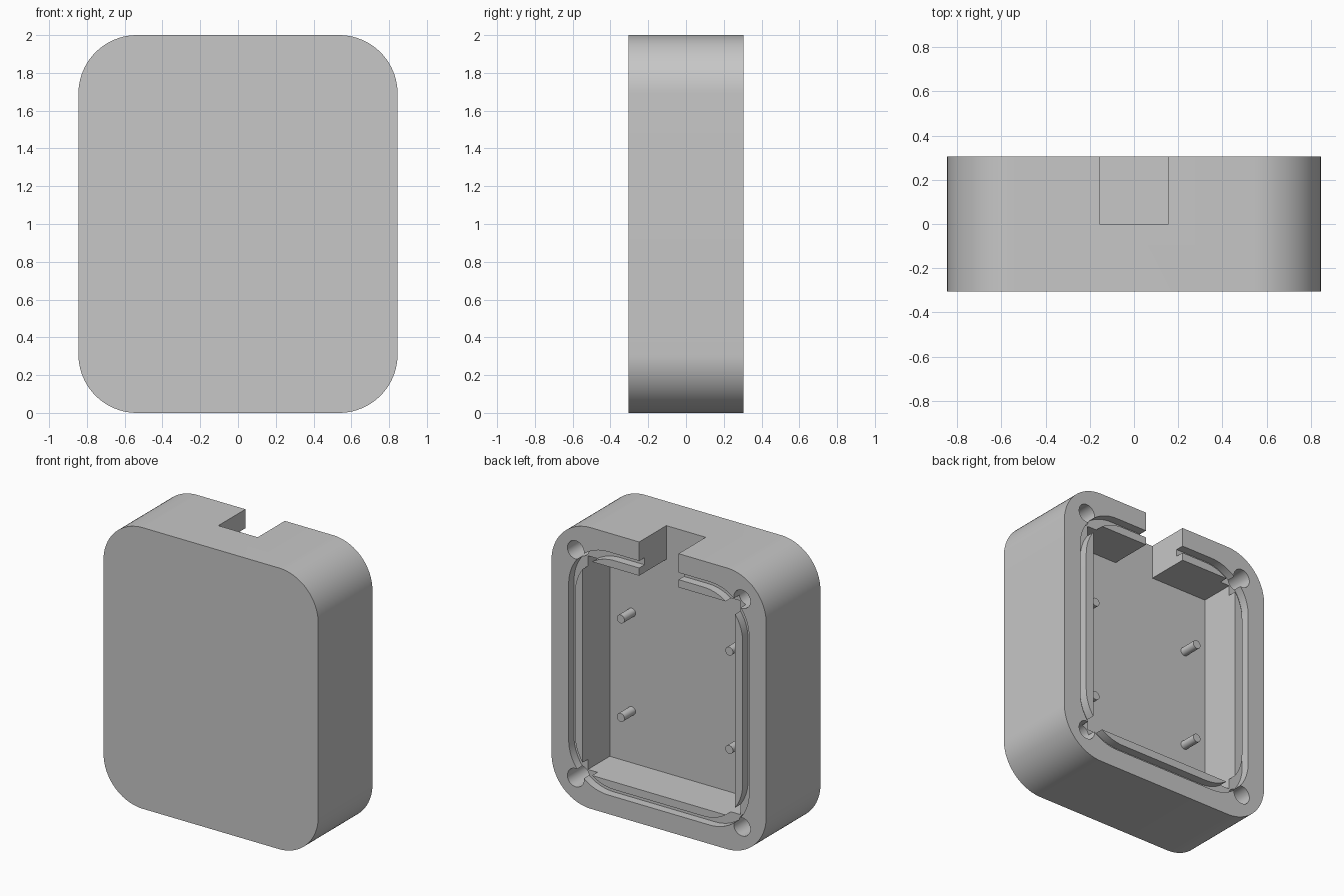
import bpy, bmesh, math
from mathutils import Matrix

cube = bpy.data.objects.get("Cube")
if cube:
    bpy.data.objects.remove(cube, do_unlink=True)

HALF_W, HALF_H, BACK = 0.845, 1.0, 0.305
MID_Z = 1.0

grey = bpy.data.materials.new("plain_grey")
grey.use_nodes = True
colour = (0.57, 0.57, 0.57, 1)
grey.diffuse_color = colour
grey.node_tree.nodes["Principled BSDF"].inputs["Base Color"].default_value = colour


def add_object(name, bm):
    bmesh.ops.recalc_face_normals(bm, faces=bm.faces[:])
    mesh = bpy.data.meshes.new(name)
    bm.to_mesh(mesh)
    bm.free()
    mesh.materials.append(grey)
    obj = bpy.data.objects.new(name, mesh)
    bpy.context.collection.objects.link(obj)
    return obj


def rounded_block(name, half_w, half_h, radius, y0, y1, z=MID_Z, steps=20):
    """Rounded rectangle in x and z, extruded along y."""
    bm = bmesh.new()
    corners = [(1, 1), (-1, 1), (-1, -1), (1, -1)]
    ring = []
    for i, (sx, sz) in enumerate(corners):
        for k in range(steps + 1 if radius else 1):
            a = math.pi / 2 * (i + k / steps)
            ring.append(bm.verts.new((sx * (half_w - radius) + radius * math.cos(a), y0,
                                      z + sz * (half_h - radius) + radius * math.sin(a))))
    face = bm.faces.new(ring)
    new = bmesh.ops.extrude_face_region(bm, geom=[face])["geom"]
    verts = [v for v in new if isinstance(v, bmesh.types.BMVert)]
    bmesh.ops.translate(bm, verts=verts, vec=(0, y1 - y0, 0))
    return add_object(name, bm)


def rod(name, x, z, radius, y0, y1, sides=32):
    """Cylinder along y."""
    bm = bmesh.new()
    place = Matrix.Translation((x, (y0 + y1) / 2, z)) @ Matrix.Rotation(math.pi / 2, 4, "X")
    bmesh.ops.create_cone(bm, cap_ends=True, segments=sides, radius1=radius,
                          radius2=radius, depth=y1 - y0, matrix=place)
    return add_object(name, bm)


def activate(obj):
    bpy.ops.object.select_all(action="DESELECT")
    obj.select_set(True)
    bpy.context.view_layer.objects.active = obj


def cut(target, cutter):
    """Subtract the cutter and remove it."""
    cutter.hide_render = True
    mod = target.modifiers.new("cut", "BOOLEAN")
    mod.operation = "DIFFERENCE"
    mod.solver = "EXACT"
    mod.object = cutter
    activate(target)
    bpy.ops.object.modifier_apply(modifier=mod.name)
    bpy.data.objects.remove(cutter, do_unlink=True)


# Rounded case with a square-cornered cavity open at the back
case = rounded_block("case", HALF_W, HALF_H, 0.31, -BACK, BACK)
cut(case, rounded_block("cavity_cutter", 0.6, 0.76, 0, 0, 0.5))

# Cable notch through the top wall
cut(case, rounded_block("notch_cutter", 0.155, 0.25, 0, 0, 0.5, z=1.9))

# Seal groove around the rim
groove = rounded_block("groove_cutter", 0.71, 0.865, 0.31, BACK - 0.06, 0.4)
cut(groove, rounded_block("groove_core", 0.66, 0.815, 0.31, 0.1, 0.5))
cut(case, groove)

# Screw holes in the corners, mounting pegs on the cavity floor
pegs = []
for sx in (-1, 1):
    for sz in (-1, 1):
        cut(case, rod("hole_cutter", sx * 0.655, MID_Z + sz * 0.81, 0.065, 0.05, 0.4))
        side = "left" if sx > 0 else "right"
        level = "upper" if sz > 0 else "lower"
        pegs.append(rod(f"{level}_{side}_peg", sx * 0.427, 0.96 + sz * 0.35, 0.03, -0.02, 0.125))

for obj in [case] + pegs:
    activate(obj)
    bpy.ops.object.shade_smooth_by_angle(angle=math.radians(30))
